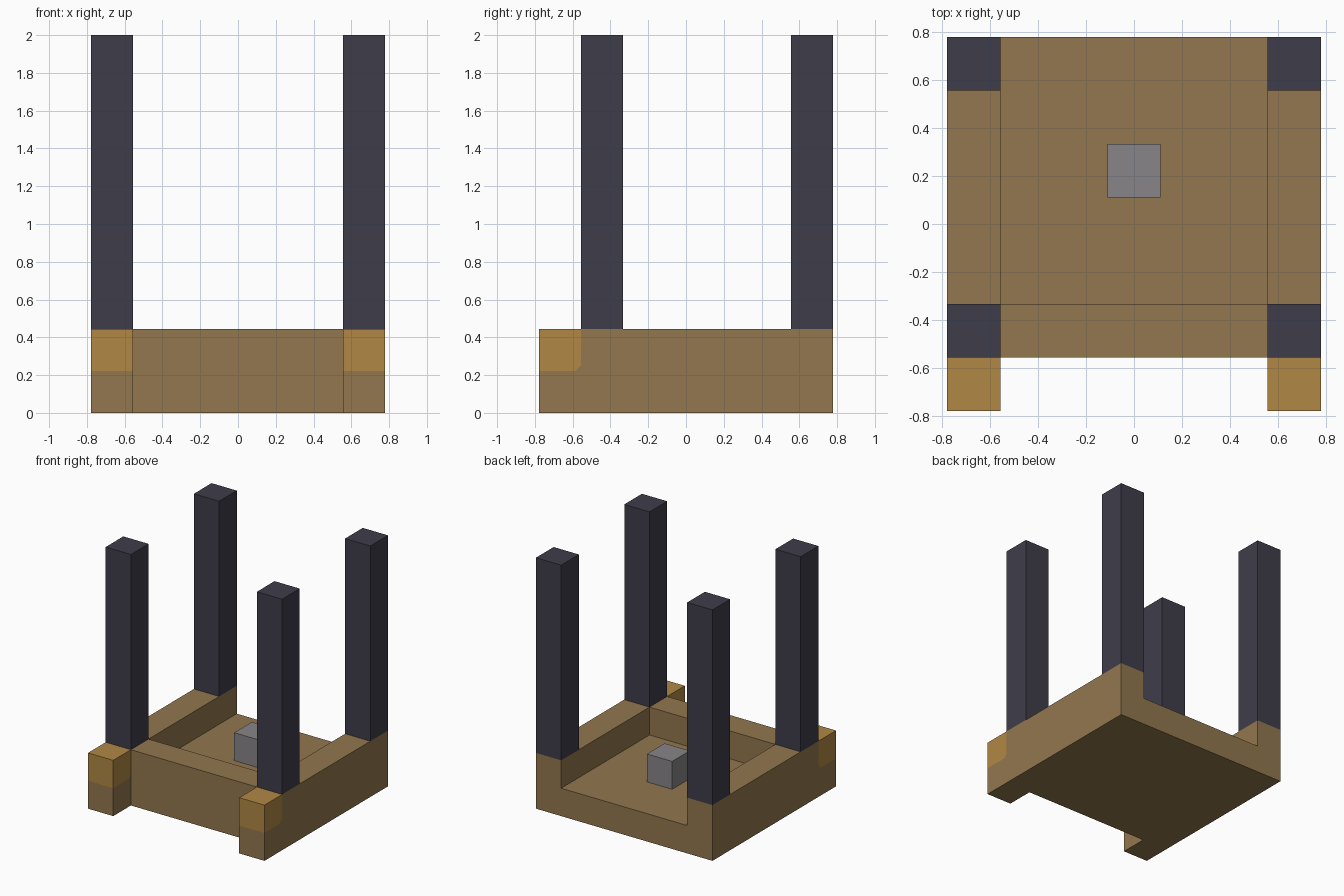
import bpy, bmesh

U = 2 / 9            # one block
HALF = 3.5 * U       # half of the footprint
INNER = 2.5 * U      # inner edge of the side rails

if "Cube" in bpy.data.objects:
    bpy.data.objects.remove(bpy.data.objects["Cube"], do_unlink=True)


def material(name, rgb):
    """Flat material from an 8-bit display colour."""
    lin = [((c / 255 + 0.055) / 1.055) ** 2.4 for c in rgb]
    m = bpy.data.materials.new(name)
    m.use_nodes = True
    m.diffuse_color = (*lin, 1)
    m.node_tree.nodes["Principled BSDF"].inputs["Base Color"].default_value = (*lin, 1)
    return m


wood = material("brown wood", (146, 119, 78))
gold = material("golden wood", (176, 135, 68))
dark = material("dark slate", (63, 61, 74))
grey = material("grey stone", (135, 133, 135))


def extrude_x(name, profiles, x0, x1, mats):
    """Extrude side profiles of (y, z) points from x0 to x1; profiles may share an edge."""
    bm = bmesh.new()
    verts = {}
    for points in profiles:
        for p in points:
            if p not in verts:
                verts[p] = bm.verts.new((x0, *p))
        bm.faces.new([verts[p] for p in points])
    out = bmesh.ops.extrude_face_region(bm, geom=bm.faces[:], use_keep_orig=True)
    moved = [g for g in out["geom"] if isinstance(g, bmesh.types.BMVert)]
    bmesh.ops.translate(bm, verts=moved, vec=(x1 - x0, 0, 0))
    bmesh.ops.recalc_face_normals(bm, faces=bm.faces[:])
    mesh = bpy.data.meshes.new(name)
    bm.to_mesh(mesh)
    bm.free()
    for m in mats:
        mesh.materials.append(m)
    obj = bpy.data.objects.new(name, mesh)
    bpy.context.collection.objects.link(obj)
    return obj


def box(name, x, y, z, mat):
    outline = [(y[0], z[0]), (y[1], z[0]), (y[1], z[1]), (y[0], z[1])]
    return extrude_x(name, [outline], x[0], x[1], [mat])


# Floor with the raised front rail, open at the back
floor = [(-INNER, 0), (HALF, 0), (HALF, U), (-1.5 * U, U), (-1.5 * U, 2 * U), (-INNER, 2 * U)]
extrude_x("floor_and_front_rail", [floor], -INNER, INNER, [wood])

# Side rails with a golden front end
cut = 0.03
cap_edge = [(-HALF, U), (-INNER - cut, U), (-INNER, U + cut), (-INNER, 2 * U)]
cap = cap_edge + [(-HALF, 2 * U)]
rail = [(-HALF, 0), (HALF, 0), (HALF, 2 * U)] + cap_edge[::-1]

for side, s in (("left", 1), ("right", -1)):
    obj = extrude_x(side + "_rail", [rail, cap], s * INNER, s * HALF, [wood, gold])
    for f in obj.data.polygons:
        if f.center.y < -INNER and f.center.z > U:
            f.material_index = 1

    # Tall corner posts
    xs = sorted((s * INNER, s * HALF))
    for end, y in (("front", -INNER), ("back", INNER)):
        box(f"{end}_{side}_post", xs, (y, y + U), (2 * U, 2), dark)

# Small stone block on the floor
box("centre_block", (-U / 2, U / 2), (U / 2, 1.5 * U), (U, 2 * U), grey)
